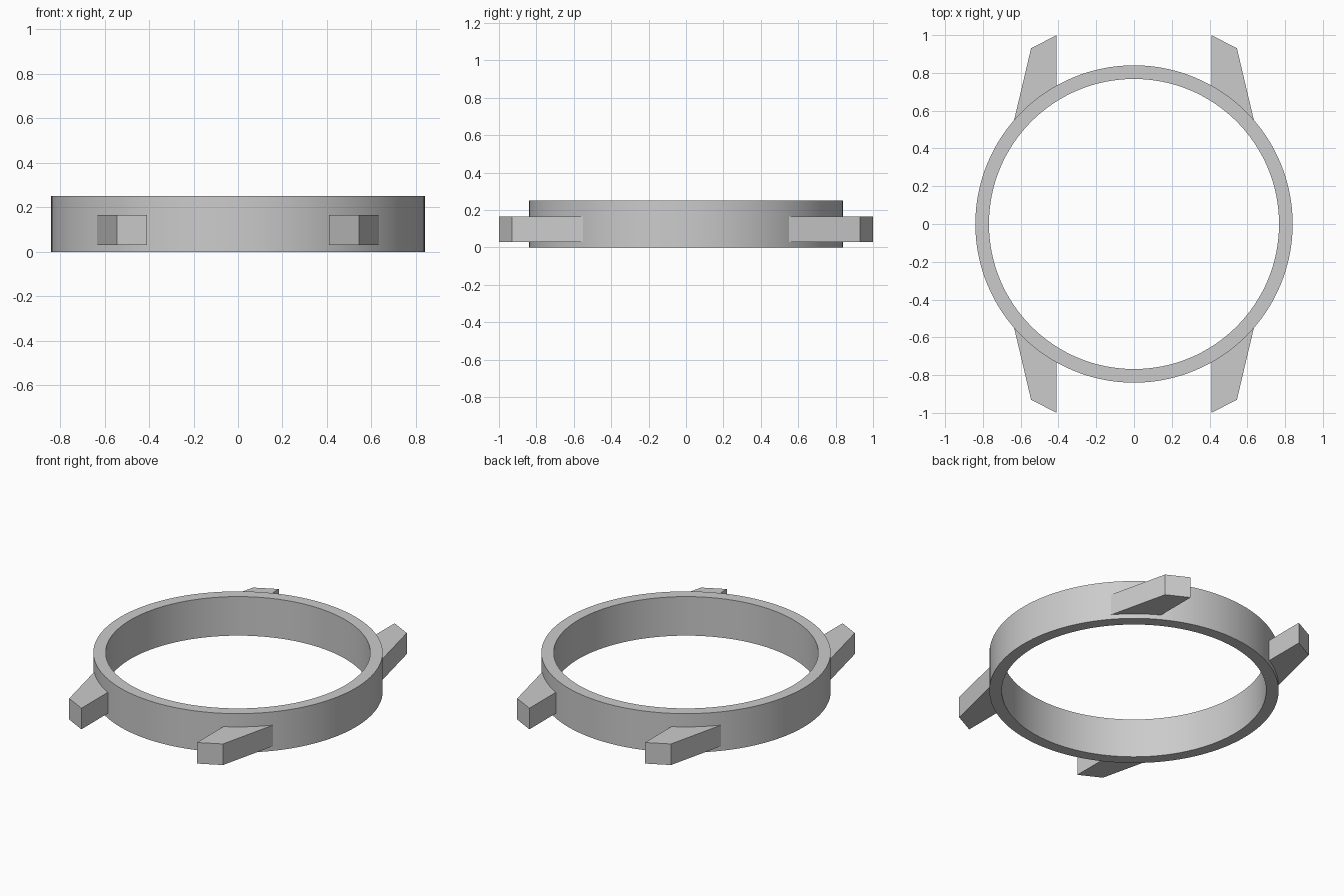
import bpy
import bmesh
from math import radians, tau
from mathutils import Vector

cube = bpy.data.objects.get("Cube")
if cube:
    bpy.data.objects.remove(cube, do_unlink=True)

OUTER, INNER, HEIGHT = 0.84, 0.768, 0.25
LUG_BOTTOM, LUG_TOP = 0.03, 0.165
SEGMENTS = 128

# Single grey metal
metal = bpy.data.materials.new("grey metal")
metal.use_nodes = True
grey = (0.6, 0.6, 0.6, 1.0)
metal.diffuse_color = grey
metal.node_tree.nodes["Principled BSDF"].inputs["Base Color"].default_value = grey


def make_object(name, bm):
    bmesh.ops.recalc_face_normals(bm, faces=bm.faces)
    mesh = bpy.data.meshes.new(name)
    bm.to_mesh(mesh)
    bm.free()
    mesh.materials.append(metal)
    obj = bpy.data.objects.new(name, mesh)
    bpy.context.collection.objects.link(obj)
    return obj


# Case ring: rectangular section spun around the vertical axis
bm = bmesh.new()
section = [(INNER, 0), (OUTER, 0), (OUTER, HEIGHT), (INNER, HEIGHT)]
verts = [bm.verts.new((r, 0, z)) for r, z in section]
edges = [bm.edges.new((verts[i], verts[(i + 1) % 4])) for i in range(4)]
bmesh.ops.spin(bm, geom=verts + edges, cent=(0, 0, 0), axis=(0, 0, 1),
               angle=tau, steps=SEGMENTS, use_merge=True)
bmesh.ops.remove_doubles(bm, verts=bm.verts, dist=0.0001)
ring = make_object("case_ring", bm)
bpy.ops.object.select_all(action="DESELECT")
ring.select_set(True)
bpy.context.view_layer.objects.active = ring
bpy.ops.object.shade_smooth_by_angle(angle=radians(30))

# Strap lugs: one tapered outline extruded upward, rooted in the ring wall
bm = bmesh.new()
outline = [(0.41, 0.71), (0.637, 0.54), (0.545, 0.93), (0.41, 1.0)]
base = bm.faces.new([bm.verts.new((x, y, LUG_BOTTOM)) for x, y in outline])
extruded = bmesh.ops.extrude_face_region(bm, geom=[base])["geom"]
top = [v for v in extruded if isinstance(v, bmesh.types.BMVert)]
bmesh.ops.translate(bm, verts=top, vec=Vector((0, 0, LUG_TOP - LUG_BOTTOM)))
lugs = make_object("strap_lugs", bm)

# Mirror the lug to all four corners
mirror = lugs.modifiers.new("four corners", "MIRROR")
mirror.use_axis = (True, True, False)
mirror.use_mirror_merge = False
